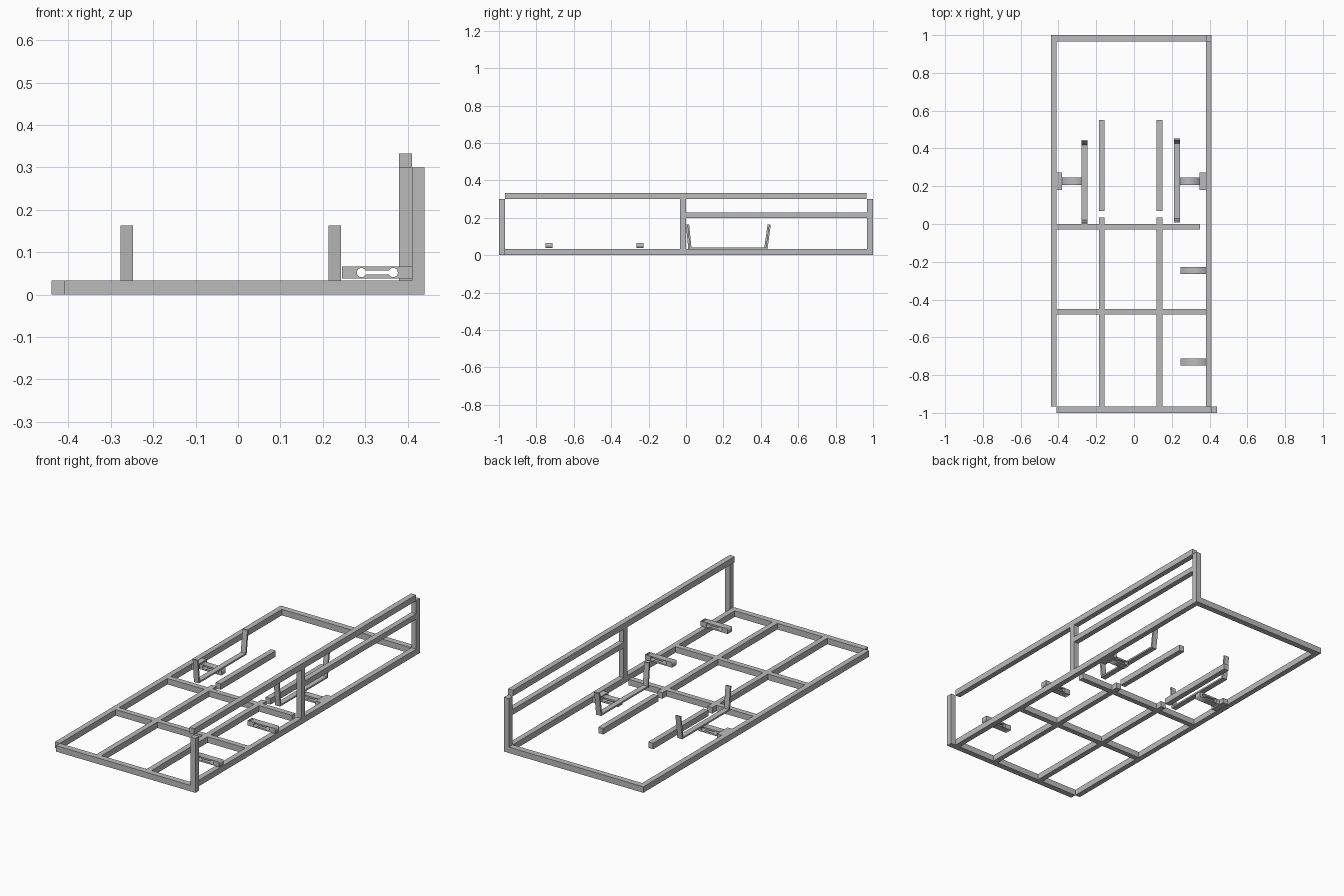
import bpy, bmesh, math

cube = bpy.data.objects.get("Cube")
if cube:
    bpy.data.objects.remove(cube, do_unlink=True)

steel = bpy.data.materials.new("steel_grey")
steel.use_nodes = True
GREY = (0.5, 0.5, 0.5, 1)
steel.diffuse_color = GREY
steel.node_tree.nodes["Principled BSDF"].inputs["Base Color"].default_value = GREY

H = 0.033  # tube height


def add_object(name, mesh):
    mesh.materials.clear()
    mesh.materials.append(steel)
    ob = bpy.data.objects.new(name, mesh)
    bpy.context.collection.objects.link(ob)
    return ob


def bar(name, x, y, z=(0, H)):
    """Box spanning the given x, y and z ranges."""
    bm = bmesh.new()
    bmesh.ops.create_cube(bm, size=1)
    for v in bm.verts:
        v.co = [(a + b) / 2 + c * (b - a) for (a, b), c in zip((x, y, z), v.co)]
    mesh = bpy.data.meshes.new(name)
    bm.to_mesh(mesh)
    bm.free()
    return add_object(name, mesh)


def slotted_bar(name, x, y, z, slot):
    """Bar with a dumbbell-shaped slot cut through along y."""
    zc, r, half = sum(z) / 2, 0.011, 0.005
    a0 = math.asin(half / r)
    steps = 14
    hole = []
    for cx, start in ((slot[1], -math.pi + a0), (slot[0], a0)):
        for i in range(steps + 1):
            a = start + (2 * math.pi - 2 * a0) * i / steps
            hole.append((cx + r * math.cos(a), zc + r * math.sin(a)))
    outline = [(x[0], z[0]), (x[1], z[0]), (x[1], z[1]), (x[0], z[1])]
    cu = bpy.data.curves.new(name, "CURVE")
    cu.dimensions, cu.fill_mode = "2D", "BOTH"
    cu.extrude = (y[1] - y[0]) / 2
    for pts in (outline, hole):
        sp = cu.splines.new("POLY")
        sp.points.add(len(pts) - 1)
        for p, (px, pz) in zip(sp.points, pts):
            p.co = (px, pz, 0, 1)
        sp.use_cyclic_u = True
    tmp = bpy.data.objects.new(name + "_curve", cu)
    bpy.context.collection.objects.link(tmp)
    mesh = bpy.data.meshes.new_from_object(tmp)
    bpy.data.objects.remove(tmp, do_unlink=True)
    ob = add_object(name, mesh)
    ob.rotation_euler.x = math.pi / 2
    ob.location.y = sum(y) / 2
    return ob


def strap(name, x, y0):
    """Flat strip bent into an open tray support."""
    t = 0.009
    outer = [(0, 0.163), (0.012, H), (0.428, H), (0.445, 0.163)]
    inner = [(0.445 - t, 0.163), (0.428 - t, H + t), (0.012 + t, H + t), (t, 0.163)]
    prof = outer + inner
    bm = bmesh.new()
    n = len(prof)
    rings = [[bm.verts.new((px, y0 + py, pz)) for py, pz in prof] for px in x]
    for i in range(n):
        j = (i + 1) % n
        bm.faces.new((rings[0][i], rings[0][j], rings[1][j], rings[1][i]))
    for ring in rings:
        for i in range(3):
            bm.faces.new((ring[i], ring[i + 1], ring[n - 2 - i], ring[n - 1 - i]))
    bmesh.ops.recalc_face_normals(bm, faces=bm.faces)
    mesh = bpy.data.meshes.new(name)
    bm.to_mesh(mesh)
    bm.free()
    return add_object(name, mesh)


RAIL = (0.38, 0.41)

# Base frame
bar("right_base_rail", (-0.44, -0.41), (-0.967, 1))
bar("left_base_rail", RAIL, (-0.967, 0.967))
bar("front_base_bar", (-0.41, 0.41), (-1, -0.967))
bar("back_base_bar", (-0.41, 0.38), (0.967, 1))
bar("middle_cross_bar", (-0.41, 0.35), (-0.03, 0))
bar("front_cross_bar", (-0.41, 0.38), (-0.48, -0.45))

# Lengthwise floor bars, cut where they meet the cross bars
for side, x in (("right", (-0.185, -0.155)), ("left", (0.12, 0.15))):
    for i, y in enumerate(((-0.967, -0.48), (-0.45, -0.03), (0, 0.035), (0.07, 0.55))):
        bar(f"{side}_floor_bar_{i + 1}", x, y)

# Side railing
bar("front_post", (0.41, 0.44), (-1, -0.967), (0, 0.3))
bar("middle_post", RAIL, (-0.033, 0), (H, 0.3))
bar("back_post", RAIL, (0.967, 1), (0, 0.3))
bar("top_rail", RAIL, (-0.967, 0.965), (0.3, 0.333))
bar("middle_rail", RAIL, (0, 0.967), (0.198, 0.228))

# Slotted brackets on the left rail
for name, y in (("front_bracket", (-0.75, -0.713)), ("rear_bracket", (-0.265, -0.228))):
    slotted_bar(name, (0.245, 0.41), y, (0.038, 0.066), (0.291, 0.366))

# Tray straps with their T-shaped slotted supports
strap("right_strap", (-0.277, -0.247), 0)
strap("left_strap", (0.213, 0.243), 0.008)
slotted_bar("right_strap_arm", (-0.38, -0.247), (0.207, 0.245), (0.002, H - 0.002), (-0.35, -0.275))
slotted_bar("left_strap_arm", (0.243, 0.348), (0.207, 0.245), (0.002, H - 0.002), (0.262, 0.33))
bar("right_strap_plate", (-0.41, -0.38), (0.18, 0.272), (0.002, H - 0.002))
bar("left_strap_plate", (0.348, 0.38), (0.18, 0.272), (0.002, H - 0.002))
